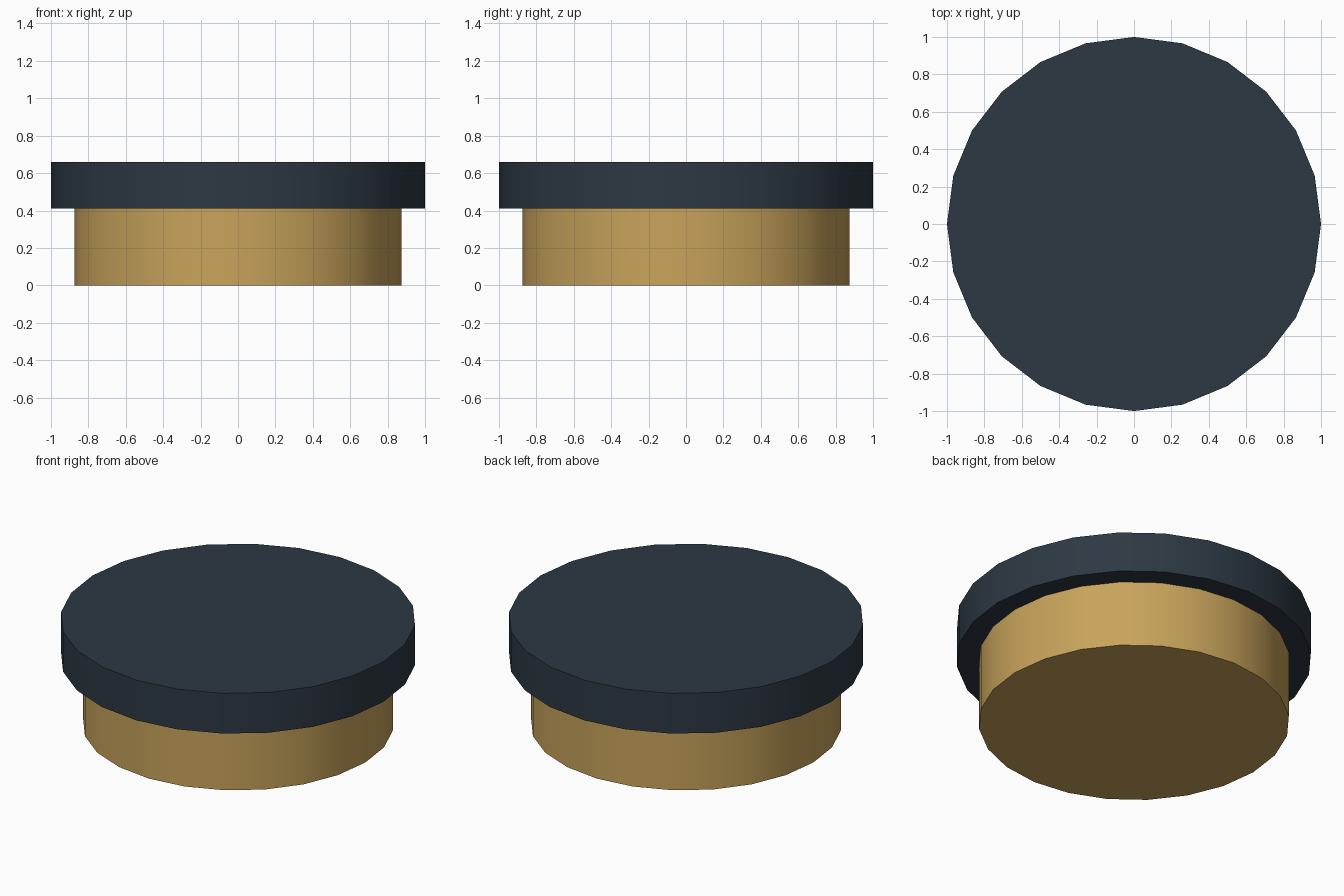
import bpy
import math

if "Cube" in bpy.data.objects:
    bpy.data.objects.remove(bpy.data.objects["Cube"])

SIDES = 24


def material(name, color):
    mat = bpy.data.materials.new(name)
    mat.diffuse_color = (*color, 1.0)
    mat.use_nodes = True
    mat.node_tree.nodes["Principled BSDF"].inputs["Base Color"].default_value = mat.diffuse_color
    return mat


def disc(name, radius, z0, z1, mat):
    bpy.ops.mesh.primitive_cylinder_add(
        vertices=SIDES, radius=radius, depth=z1 - z0, location=(0, 0, (z0 + z1) / 2))
    obj = bpy.context.object
    obj.name = name
    obj.data.materials.append(mat)
    bpy.ops.object.shade_smooth_by_angle(angle=math.radians(30))
    return obj


# Brass-coloured base drum
disc("base_drum", 0.875, 0.0, 0.41, material("brass", (0.58, 0.37, 0.105)))

# Wider dark lid resting on the drum
disc("lid", 1.0, 0.41, 0.66, material("dark_slate", (0.026, 0.040, 0.056)))
